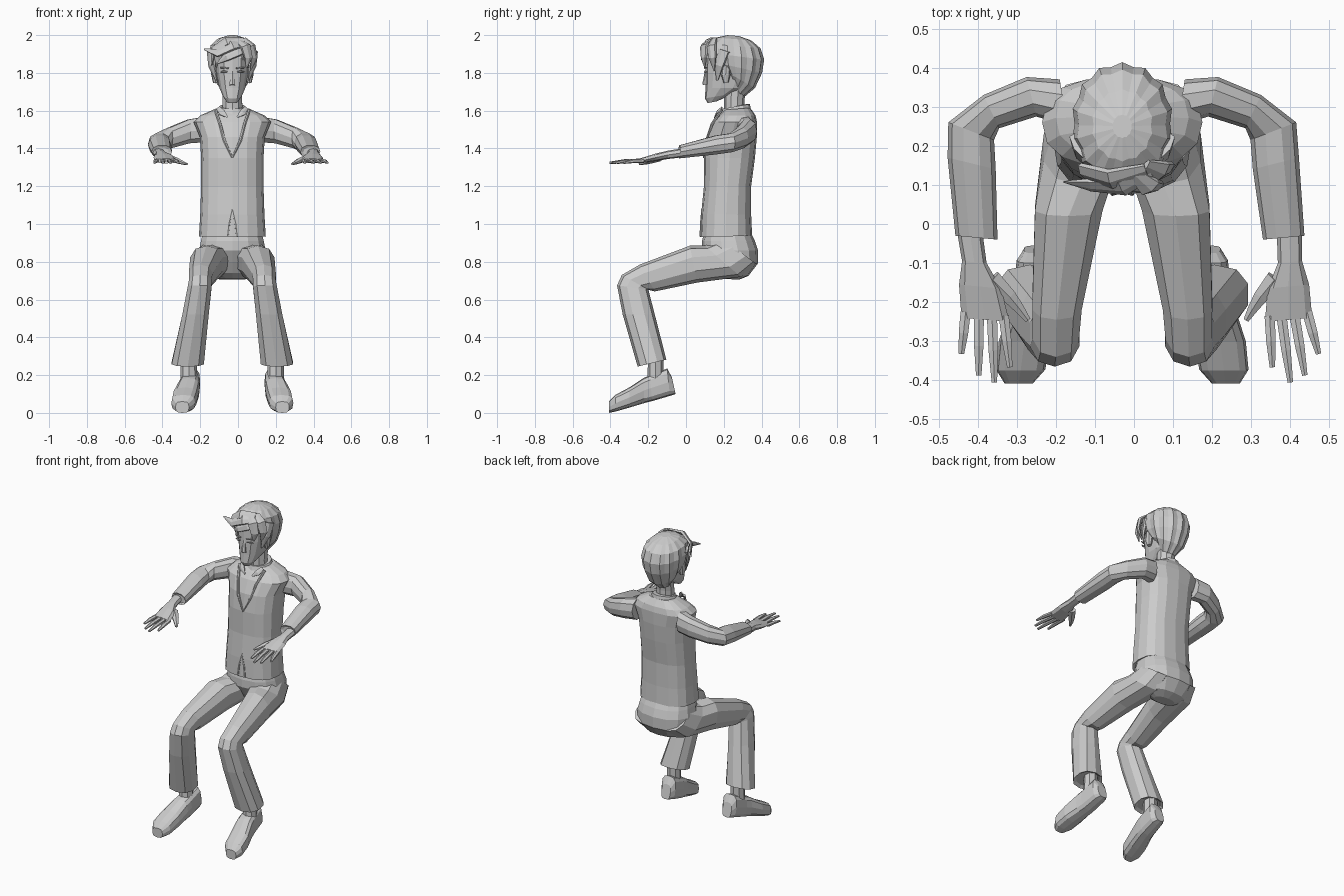
import bpy, bmesh, math
from mathutils import Vector as V

CX = -0.03                      # body's plane of symmetry


def loft(name, rings, sides=10, p=0.85, ridge=0.0):
    """Skin closed sections; each ring is (edge A, opposite edge B, half width vector)."""
    bm = bmesh.new()
    rows = []
    for a, b, w in rings:
        a, b, w = V(a), V(b), V(w)
        row = []
        for i in range(sides):
            t = 2 * math.pi * i / sides
            c, s = math.cos(t), math.sin(t)
            c = math.copysign(abs(c) ** p, c)
            s = math.copysign(abs(s) ** p, s)
            k = 1 - ridge * (i % 2)
            row.append(bm.verts.new((a + b) / 2 + ((a - b) / 2 * c + w * s) * k))
        rows.append(row)
    for r, q in zip(rows, rows[1:]):
        for i in range(sides):
            j = (i + 1) % sides
            bm.faces.new((r[i], r[j], q[j], q[i]))
    bm.faces.new(rows[0])
    bm.faces.new(rows[-1])
    bmesh.ops.recalc_face_normals(bm, faces=bm.faces)
    me = bpy.data.meshes.new(name)
    bm.to_mesh(me)
    bm.free()
    ob = bpy.data.objects.new(name, me)
    bpy.context.collection.objects.link(ob)
    return ob


def body(name, rows, x=CX, **kw):
    """Rows of (front y, z, back y, z, half width) around a vertical plane x."""
    return loft(name, [((x, a, b), (x, c, d), (w, 0, 0)) for a, b, c, d, w in rows], **kw)


def strand(name, pts, widths, thick=0.6, centre=None, sides=6):
    """Tapered tube along points, flattened towards a centre (or towards z)."""
    pts = [V(q) for q in pts]
    rings = []
    for i, q in enumerate(pts):
        t = (pts[min(i + 1, len(pts) - 1)] - pts[max(i - 1, 0)]).normalized()
        up = (q - V(centre)) if centre else V((0, 0, 1))
        side = t.cross(up).normalized()
        out = side.cross(t) * widths[i] * thick
        rings.append((q - out, q + out, side * widths[i]))
    return loft(name, rings, sides, 1.0)


# Jacket
body("jacket", [(.085, .94, .34, .945, .16), (.075, .932, .35, .937, .177), (.08, 1.05, .345, 1.05, .17),
                (.095, 1.2, .345, 1.2, .165), (.095, 1.35, .365, 1.35, .165),
                (.11, 1.46, .375, 1.46, .172), (.145, 1.54, .376, 1.54, .205),
                (.175, 1.575, .368, 1.575, .17), (.205, 1.605, .34, 1.615, .09)], sides=16, p=.8)
body("collar", [(.18, 1.575, .345, 1.6, .085), (.192, 1.61, .338, 1.635, .07),
                (.205, 1.61, .32, 1.635, .058)], sides=12, p=1)
body("neck", [(.2, 1.58, .31, 1.6, .056), (.2, 1.64, .31, 1.66, .055), (.2, 1.7, .32, 1.74, .055)],
     sides=10, p=1)

# Hips of the trousers
body("hips", [(.095, .95, .345, .95, .16), (.085, .91, .365, .91, .17), (.085, .86, .382, .86, .18),
              (.12, .8, .38, .79, .175), (.16, .74, .33, .725, .13), (.2, .71, .28, .705, .07)],
     sides=14, p=.85)

for s, tag in ((1, "right_side"), (-1, "left_side")):
    def mx(x):
        return CX + s * (x - CX)

    # Bent trouser leg
    leg = [(.2, .92, .37, .79, .06, .085), (.1, .885, .29, .72, .075, .1), (.02, .885, .06, .69, .107, .09),
           (-.245, .785, -.165, .643, .137, .066), (-.34, .73, -.195, .65, .14, .062),
           (-.365, .675, -.2, .655, .143, .066), (-.335, .52, -.165, .52, .165, .073),
           (-.256, .245, -.104, .282, .206, .089), (-.24, .26, -.12, .29, .206, .07)]
    loft("trouser_leg_" + tag, [((mx(x), a, b), (mx(x), c, d), (w, 0, 0))
                                for a, b, c, d, x, w in leg], 10, .85)
    # Ankle and shoe
    body("ankle_" + tag, [(-.2, .31, -.12, .32, .042), (-.205, .17, -.12, .18, .045)], x=mx(.2), sides=8, p=1)
    shoe = [(-.055, .1, -.075, .19, .19, .032), (-.085, .09, -.1, .235, .19, .05),
            (-.18, .062, -.19, .2, .197, .055), (-.22, .052, -.225, .185, .203, .058),
            (-.3, .028, -.3, .135, .22, .066), (-.37, .008, -.375, .095, .23, .063),
            (-.408, 0, -.408, .06, .235, .036)]
    loft("shoe_" + tag, [((mx(x), a, b), (mx(x), c, d), (w, 0, 0)) for a, b, c, d, x, w in shoe], 12, .65)

    # Arms: the left forearm swings inwards a little more
    def arm(x, y, z):
        return (mx(x) + (.17 * max(0, .2 - y) if s < 0 else 0), y, z)

    def limb(name, rows, n):
        loft(name + tag, [(arm(a, b, z), arm(c, d, z), (0, 0, h)) for a, b, c, d, z, h in rows], n, .9)

    limb("sleeve_", [(.11, .25, .13, .37, 1.5, .07), (.19, .275, .215, .376, 1.49, .066),
                     (.285, .245, .325, .33, 1.455, .058), (.298, .215, .415, .26, 1.43, .052),
                     (.304, .14, .422, .17, 1.418, .052), (.33, -.04, .436, -.03, 1.382, .036),
                     (.345, -.03, .42, -.025, 1.38, .025)], 10)
    limb("palm_", [(.365, -.01, .43, -.01, 1.378, .024), (.368, -.1, .43, -.095, 1.366, .022),
                   (.342, -.165, .448, -.155, 1.353, .02), (.335, -.25, .456, -.24, 1.334, .013)], 8)
    for i, (bx, by, tx, ty) in enumerate([(.347, -.235, .354, -.366), (.378, -.24, .4, -.405),
                                          (.411, -.235, .437, -.387), (.443, -.225, .472, -.332)]):
        mid = arm((bx + tx) / 2, (by + ty) / 2, 1.333)
        strand(f"finger_{i + 1}_{tag}", [arm(bx, by, 1.335), mid, arm(tx, ty, 1.324)],
               [.015, .014, .008], .75)
    strand("thumb_" + tag, [arm(.362, -.14, 1.35), arm(.325, -.185, 1.335), arm(.305, -.215, 1.325),
                            arm(.287, -.246, 1.317)], [.027, .021, .015, .008], .7)

    # Lapel edge, shirt collar flap and jacket front split
    strand("lapel_" + tag, [(mx(.06), .19, 1.605), (mx(.035), .138, 1.53), (mx(.012), .108, 1.44),
                            (CX, .093, 1.35)], [.008, .008, .008, .004], 1, (CX, .25, 1.4))
    strand("collar_flap_" + tag, [(mx(.045), .19, 1.615), (mx(.025), .165, 1.59), (mx(-.005), .15, 1.565)],
           [.012, .02, .004], .3, (CX, .26, 1.5))
    strand("jacket_split_" + tag, [(CX, .083, 1.08), (mx(-.012), .078, 1.0), (mx(-.005), .076, .935)],
           [.003, .006, .006], .7, (CX, .25, 1.0))

    # Ear, brow, eye and sideburn
    ear = body("ear_" + tag, [(.2, 1.745, .225, 1.75, .012), (.185, 1.79, .235, 1.79, .022),
                              (.19, 1.825, .235, 1.835, .022), (.2, 1.84, .225, 1.845, .012)],
               x=mx(.06), sides=8)
    strand("brow_" + tag, [(mx(-.01), .099, 1.825), (mx(.035), .11, 1.828)], [.005, .004], .8)
    strand("eye_" + tag, [(mx(-.005), .1, 1.805), (mx(.015), .102, 1.808), (mx(.033), .112, 1.804)],
           [.004, .006, .003], .9)
    strand("sideburn_" + tag, [(mx(.08), .2, 1.92), (mx(.078), .175, 1.84), (mx(.055), .165, 1.76)],
           [.04, .03, .006], .4, (CX, .25, 1.85))

# Head and nose
body("head", [(.115, 1.64, .165, 1.65, .028), (.1, 1.665, .25, 1.69, .05), (.103, 1.72, .33, 1.72, .07),
              (.103, 1.8, .37, 1.8, .086), (.105, 1.88, .385, 1.88, .09), (.125, 1.94, .37, 1.94, .075),
              (.18, 1.965, .3, 1.965, .04)], sides=14, p=.8)
body("nose", [(.086, 1.738, .12, 1.732, .017), (.088, 1.75, .12, 1.75, .016),
              (.1, 1.81, .12, 1.81, .007)], sides=6)

# Hair cap with strand ridges, then the locks in front
body("hair", [(.22, 1.8, .3, 1.665, .06), (.17, 1.83, .365, 1.72, .1), (.115, 1.865, .403, 1.8, .122),
              (.1, 1.91, .414, 1.87, .13), (.11, 1.955, .395, 1.93, .118),
              (.16, 1.987, .345, 1.972, .078), (.22, 2, .28, 1.995, .025)], sides=28, p=.95, ridge=.06)
locks = [
    [(.045, .13, 1.955), (-.03, .095, 1.945), (-.11, .1, 1.905), (-.18, .108, 1.925)],
    [(.03, .14, 1.975), (-.06, .115, 1.965), (-.13, .135, 1.92), (-.14, .15, 1.84)],
    [(.0, .13, 1.97), (.04, .095, 1.94), (.055, .095, 1.88), (.045, .1, 1.825)],
    [(.03, .15, 1.98), (.07, .135, 1.94), (.085, .14, 1.88), (.065, .15, 1.81)],
    [(.05, .12, 1.93), (.0, .1, 1.915), (-.06, .095, 1.885), (-.11, .12, 1.85)],
]
for i, pts in enumerate(locks):
    strand(f"hair_lock_{i + 1}", pts, [.018, .032, .026, .004], .45, (CX, .25, 1.82))
